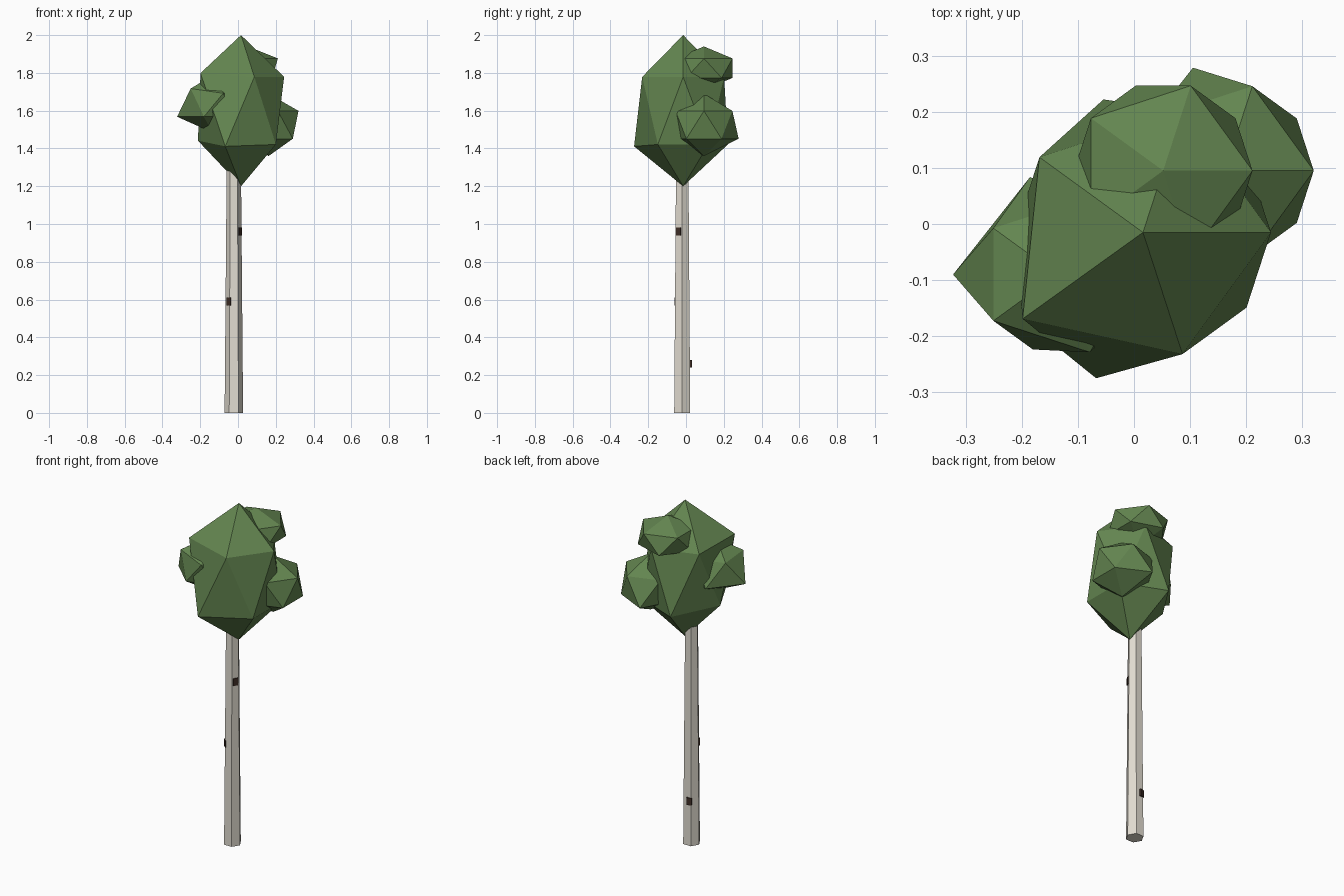
import bpy, bmesh, math
from mathutils import Matrix, Vector

cube = bpy.data.objects.get("Cube")
if cube:
    bpy.data.objects.remove(cube, do_unlink=True)


def material(name, rgb):
    m = bpy.data.materials.new(name)
    m.use_nodes = True
    m.diffuse_color = (*rgb, 1)
    m.node_tree.nodes["Principled BSDF"].inputs["Base Color"].default_value = (*rgb, 1)
    return m


leaf = material("leaf green", (0.125, 0.235, 0.08))
bark = material("pale bark", (0.76, 0.72, 0.64))
dark = material("dark bark", (0.05, 0.028, 0.02))


def finish(name, bm, mat):
    mesh = bpy.data.meshes.new(name)
    bm.to_mesh(mesh)
    bm.free()
    mesh.materials.append(mat)
    obj = bpy.data.objects.new(name, mesh)
    bpy.context.collection.objects.link(obj)
    return obj


def foliage(name, center, radius, half_height, nudges=()):
    """Stretched icosahedron; each nudge moves one ring corner (is_upper, degrees)."""
    bm = bmesh.new()
    bmesh.ops.create_icosphere(bm, subdivisions=1, radius=1)
    for v in bm.verts:
        angle = round(math.degrees(math.atan2(v.co.y, v.co.x))) % 360
        on_ring = abs(v.co.z) < 0.9
        upper = v.co.z > 0
        v.co = Vector(center) + Vector((v.co.x * radius, v.co.y * radius, v.co.z * half_height))
        for is_upper, degrees, shift in nudges:
            if on_ring and is_upper == upper and abs(angle - degrees) < 5:
                v.co += Vector(shift)
    return finish(name, bm, leaf)


# Crown: one large clump with three smaller ones growing out of it
foliage("crown", (0.016, -0.015, 1.6), 0.255, 0.4,
        [(True, 216, (-0.03, -0.02, 0.02)), (False, 252, (-0.013, -0.043, -0.01)),
         (False, 180, (0, 0, 0.02)), (False, 108, (0, 0.02, 0))])
foliage("top_clump", (0.052, 0.095, 1.825), 0.178, 0.115)
foliage("left_clump", (0.162, 0.095, 1.525), 0.177, 0.165,
        [(False, 108, (-0.008, 0.033, 0))])
foliage("right_clump", (-0.137, -0.09, 1.635), 0.157, 0.15,
        [(False, 180, (-0.045, 0, 0)), (False, 108, (-0.005, 0.04, 0)),
         (True, 288, (0.015, -0.005, -0.01)), (True, 216, (0, 0, 0.015))])

# Trunk: tapered six-sided post
trunk_x, trunk_y, trunk_top = -0.022, -0.02, 1.4
bm = bmesh.new()
bmesh.ops.create_cone(bm, cap_ends=True, segments=6, radius1=0.049, radius2=0.037,
                      depth=trunk_top,
                      matrix=Matrix.Translation((trunk_x, trunk_y, trunk_top / 2))
                      @ Matrix.Rotation(math.radians(30), 4, "Z"))
# Keep a corner of the post pointing along +x
corner = max(bm.verts, key=lambda v: v.co.x).co
turn = math.atan2(corner.y - trunk_y, corner.x - trunk_x)
bmesh.ops.rotate(bm, verts=bm.verts, cent=(trunk_x, trunk_y, 0),
                 matrix=Matrix.Rotation(-turn, 3, "Z"))
finish("trunk", bm, bark)

# Bark marks: small dark blocks set into the trunk
for name, degrees, reach, z in (("upper_bark_mark", 330, 0.034, 0.96),
                                ("middle_bark_mark", 228, 0.036, 0.59),
                                ("lower_bark_mark", 108, 0.042, 0.26)):
    bm = bmesh.new()
    bmesh.ops.create_cube(bm, size=1,
                          matrix=Matrix.Translation((trunk_x, trunk_y, z))
                          @ Matrix.Rotation(math.radians(degrees), 4, "Z")
                          @ Matrix.Translation((reach, 0, 0))
                          @ Matrix.Diagonal((0.014, 0.028, 0.042, 1)))
    finish(name, bm, dark)
